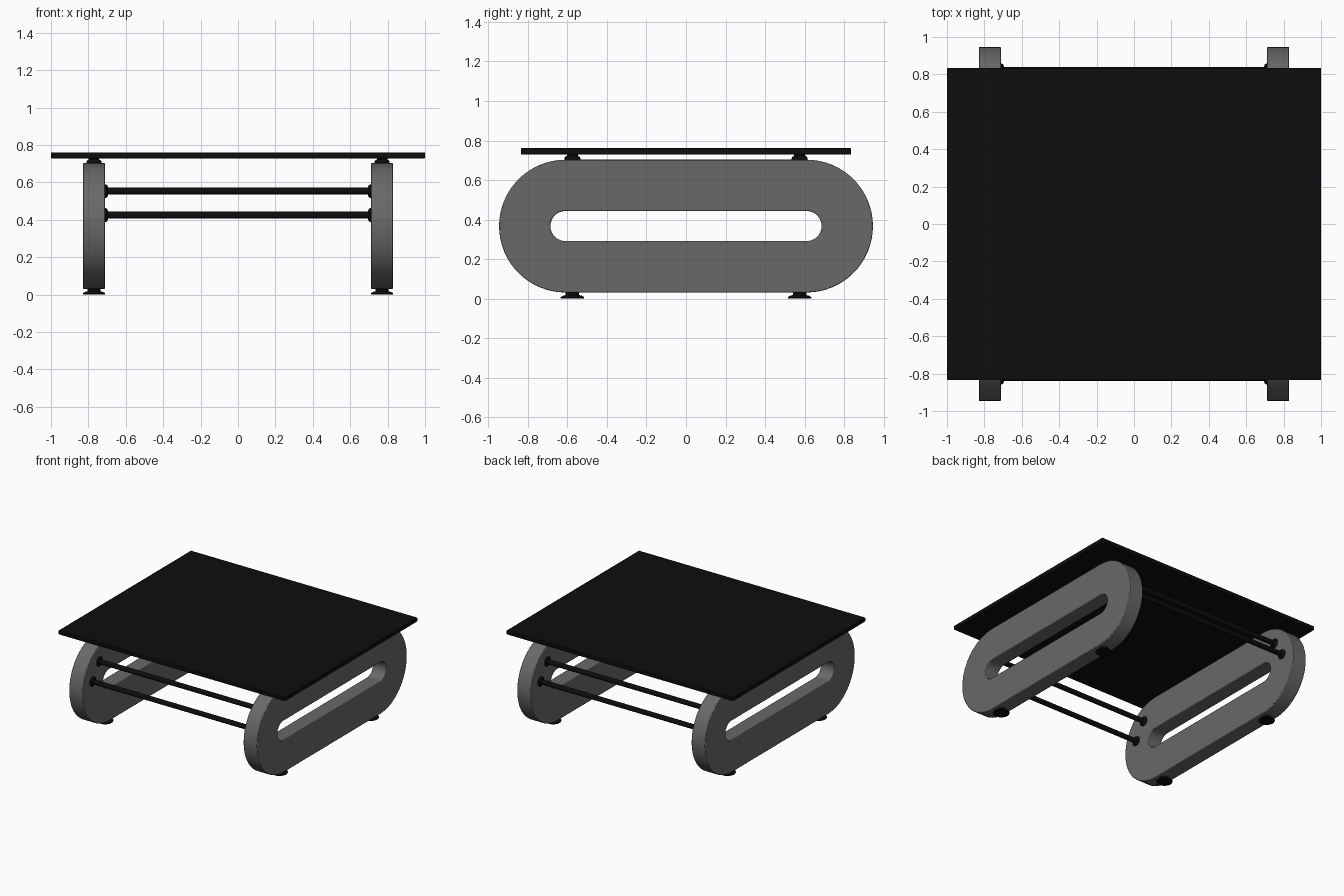
import bpy, bmesh, math
from mathutils import Matrix

if "Cube" in bpy.data.objects:
    bpy.data.objects.remove(bpy.data.objects["Cube"], do_unlink=True)


def material(name, value):
    m = bpy.data.materials.new(name)
    m.use_nodes = True
    col = (value, value, value, 1)
    m.diffuse_color = col
    m.node_tree.nodes["Principled BSDF"].inputs["Base Color"].default_value = col
    return m


BLACK = material("black", 0.004)
GREY = material("grey", 0.14)


def finish(bm, name, mat, bevel=0):
    bmesh.ops.recalc_face_normals(bm, faces=bm.faces)
    mesh = bpy.data.meshes.new(name)
    bm.to_mesh(mesh)
    bm.free()
    mesh.materials.append(mat)
    ob = bpy.data.objects.new(name, mesh)
    bpy.context.collection.objects.link(ob)
    if bevel:
        mod = ob.modifiers.new("soft_edges", "BEVEL")
        mod.width, mod.segments = bevel, 2
        mod.limit_method, mod.angle_limit = "ANGLE", math.radians(60)
    bpy.ops.object.select_all(action="DESELECT")
    bpy.context.view_layer.objects.active = ob
    ob.select_set(True)
    bpy.ops.object.shade_smooth_by_angle(angle=math.radians(35))
    return ob


def stadium(half_straight, radius, z, steps=32):
    """Outline of two half circles joined by straight runs, as (y, z) pairs."""
    pts = []
    for side in (1, -1):
        for i in range(steps + 1):
            a = math.pi * (i / steps - 0.5)
            pts.append((side * (half_straight + radius * math.cos(a)),
                        z + side * radius * math.sin(a)))
    return pts


def loop_leg(name, x0, x1):
    bm = bmesh.new()
    rings = [[bm.verts.new((x, y, z)) for y, z in stadium(0.61, r, 0.367)]
             for x, r in ((x0, 0.336), (x1, 0.336), (x1, 0.076), (x0, 0.076))]
    n = len(rings[0])
    for k in range(4):
        a, b = rings[k], rings[(k + 1) % 4]
        for i in range(n):
            j = (i + 1) % n
            bm.faces.new((a[i], a[j], b[j], b[i]))
    return finish(bm, name, GREY, 0.005)


def lathe(name, profile, matrix, steps=32):
    """Spin (radius, height) pairs about the local z axis."""
    bm = bmesh.new()
    verts = [bm.verts.new((r, 0, h)) for r, h in profile]
    edges = [bm.edges.new(pair) for pair in zip(verts, verts[1:])]
    bmesh.ops.spin(bm, geom=verts + edges, axis=(0, 0, 1), cent=(0, 0, 0),
                   angle=2 * math.pi, steps=steps)
    bmesh.ops.remove_doubles(bm, verts=bm.verts, dist=0.0001)
    bm.transform(matrix)
    return finish(bm, name, BLACK)


# Table top
bm = bmesh.new()
bmesh.ops.create_cube(bm, size=1)
bm.transform(Matrix.Translation((0, 0, 0.745)) @ Matrix.Diagonal((2, 1.67, 0.032, 1)))
finish(bm, "table_top", BLACK, 0.003)

FOOT = [(0, 0.006), (0.03, 0.006), (0.034, 0), (0.058, 0), (0.06, 0.006),
        (0.05, 0.014), (0.034, 0.018), (0.034, 0.034), (0, 0.034)]
PAD = [(0, 0), (0.04, 0), (0.04, 0.012), (0.036, 0.018), (0.028, 0.022),
       (0.028, 0.032), (0, 0.032)]
FLANGE = [(0, 0), (0.037, 0), (0.037, 0.006), (0.032, 0.012),
          (0.022, 0.016), (0, 0.016)]
ROD = [(0, 0), (0.019, 0), (0.019, 1.41), (0, 1.41)]
TO_X = Matrix.Rotation(math.pi / 2, 4, "Y")

# Side loops with feet below and pads above
for side, sx in (("left", 1), ("right", -1)):
    loop_leg(side + "_loop_leg", sx * 0.71, sx * 0.83)
    for end, sy in (("front", -1), ("back", 1)):
        spot = (sx * 0.77, sy * 0.575)
        lathe(f"{end}_{side}_foot", FOOT, Matrix.Translation((*spot, 0)))
        lathe(f"{end}_{side}_pad", PAD, Matrix.Translation((*spot, 0.7)))

# Cross rods with a flange at each end
for end, sy in (("front", -1), ("back", 1)):
    for level, y, z in (("lower", 0.82, 0.425), ("upper", 0.735, 0.553)):
        at = Matrix.Translation((0, sy * y, z))
        lathe(f"{end}_{level}_rod", ROD, at @ Matrix.Translation((-0.705, 0, 0)) @ TO_X)
        for side, sx in (("left", 1), ("right", -1)):
            turn = Matrix.Rotation(-sx * math.pi / 2, 4, "Y")
            lathe(f"{end}_{level}_{side}_flange", FLANGE,
                  at @ Matrix.Translation((sx * 0.711, 0, 0)) @ turn)
